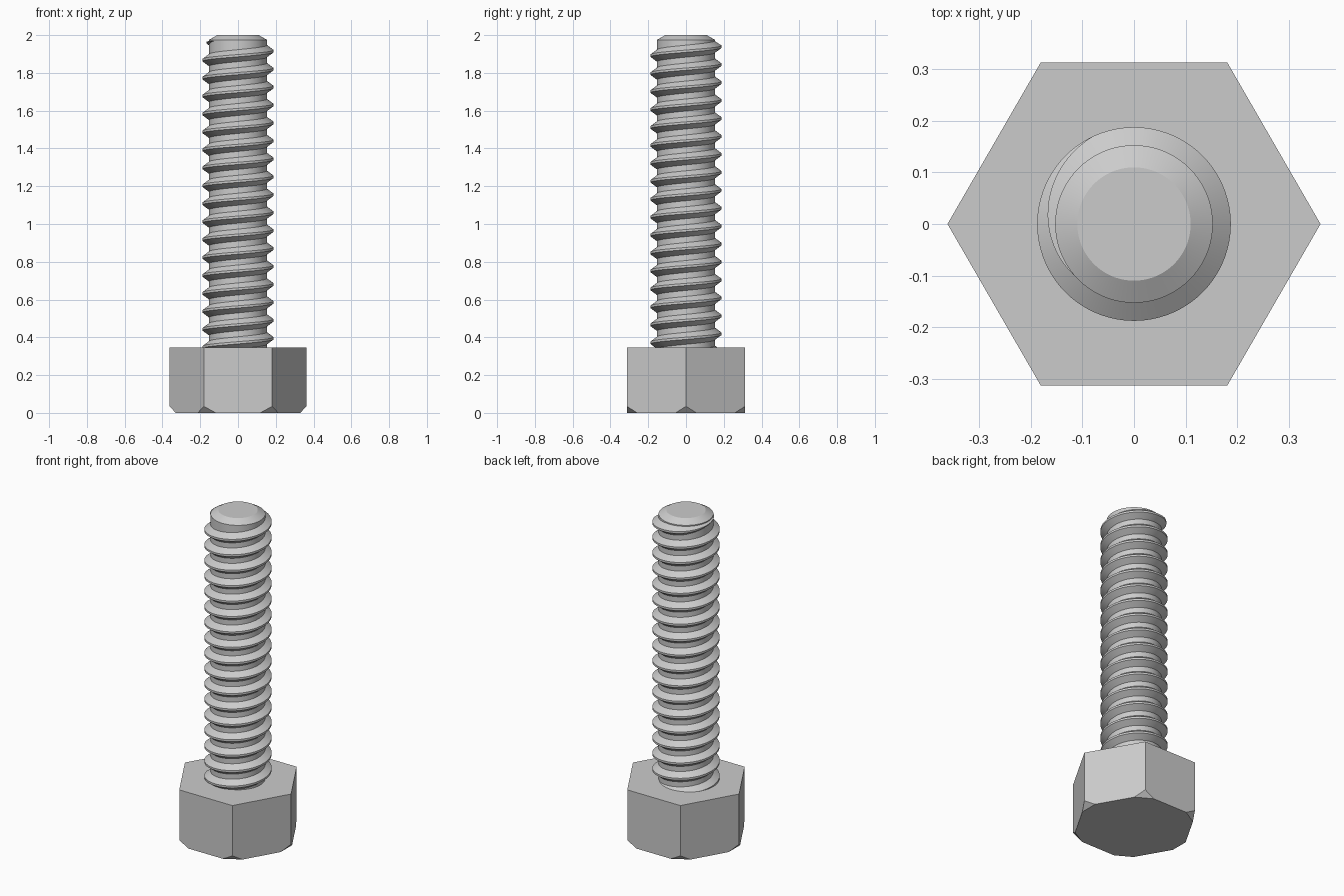
import bpy
import bmesh
import math
from mathutils import Matrix, Vector

cube = bpy.data.objects.get("Cube")
if cube:
    bpy.data.objects.remove(cube, do_unlink=True)

# Single grey metal
steel = bpy.data.materials.new("grey_steel")
steel.use_nodes = True
GREY = (0.6, 0.6, 0.6, 1.0)
steel.diffuse_color = GREY
steel.node_tree.nodes["Principled BSDF"].inputs["Base Color"].default_value = GREY

HEAD_TOP = 0.345
HEAD_R = 0.362
CORE_R = 0.153
MAJOR_R = 0.188
PITCH = 0.095
SEGMENTS = 72


def add_object(name, bm, smooth):
    mesh = bpy.data.meshes.new(name)
    bm.to_mesh(mesh)
    bm.free()
    mesh.materials.append(steel)
    obj = bpy.data.objects.new(name, mesh)
    bpy.context.collection.objects.link(obj)
    if smooth:
        bpy.ops.object.select_all(action="DESELECT")
        obj.select_set(True)
        bpy.context.view_layer.objects.active = obj
        bpy.ops.object.shade_smooth_by_angle(angle=math.radians(25))
    return obj


def ring(bm, radius, z):
    step = 2 * math.pi / SEGMENTS
    return [bm.verts.new((radius * math.cos(i * step), radius * math.sin(i * step), z))
            for i in range(SEGMENTS)]


# Hexagonal head with its lower corners sliced off
bm = bmesh.new()
bmesh.ops.create_cone(bm, cap_ends=True, segments=6, radius1=HEAD_R, radius2=HEAD_R,
                      depth=HEAD_TOP, matrix=Matrix.Translation((0, 0, HEAD_TOP / 2)))
# Turn the prism so that two corners lie on the x axis
corner = max(bm.verts, key=lambda v: v.co.x).co
turn = Matrix.Rotation(-math.atan2(corner.y, corner.x), 4, "Z")
bmesh.ops.transform(bm, matrix=turn, verts=bm.verts)
for k in range(6):
    spin = Matrix.Rotation(k * math.pi / 3, 3, "Z")
    cut = bmesh.ops.bisect_plane(
        bm, geom=bm.verts[:] + bm.edges[:] + bm.faces[:], clear_outer=True,
        plane_co=spin @ Vector((0.33, 0, 0)),
        plane_no=spin @ Vector((0.035, 0, -0.032)))
    rim = [e for e in bm.edges if e.is_boundary]
    bmesh.ops.holes_fill(bm, edges=rim, sides=0)
bmesh.ops.recalc_face_normals(bm, faces=bm.faces)
add_object("hex_head", bm, False)

# Shank core with a chamfered tip
bm = bmesh.new()
profile = [(CORE_R, HEAD_TOP - 0.05), (CORE_R, 1.975), (0.11, 2.0)]
rings = [ring(bm, r, z) for r, z in profile]
for low, high in zip(rings, rings[1:]):
    for i in range(SEGMENTS):
        j = (i + 1) % SEGMENTS
        bm.faces.new((low[i], low[j], high[j], high[i]))
bm.faces.new(rings[-1])
bm.faces.new(list(reversed(rings[0])))
add_object("shank_core", bm, True)

# Right-handed helical thread, rising from inside the head and fading at the tip
bm = bmesh.new()
TURNS = 17
FADE_START, FADE_END = math.radians(115), math.radians(230)
ROOT_R = CORE_R - 0.003
ROOT_HALF, CREST_HALF = 0.034, 0.006
step = 2 * math.pi / SEGMENTS
sections = []
for i in range(-TURNS * SEGMENTS, int(FADE_END / step) + 1):
    angle = i * step
    fade = min(1, max(0.02, (FADE_END - angle) / (FADE_END - FADE_START)))
    crest_r = ROOT_R + (MAJOR_R - ROOT_R) * fade
    middle = 1.915 + PITCH * angle / (2 * math.pi)
    section = []
    for r, dz in ((ROOT_R, -ROOT_HALF), (crest_r, -CREST_HALF),
                  (crest_r, CREST_HALF), (ROOT_R, ROOT_HALF)):
        z = min(middle + dz * fade, 1.97)
        section.append(bm.verts.new((r * math.cos(angle), r * math.sin(angle), z)))
    sections.append(section)
for a, b in zip(sections, sections[1:]):
    for k in range(3):
        bm.faces.new((a[k], b[k], b[k + 1], a[k + 1]))
bm.faces.new(sections[0])
bm.faces.new(list(reversed(sections[-1])))
add_object("screw_thread", bm, True)
